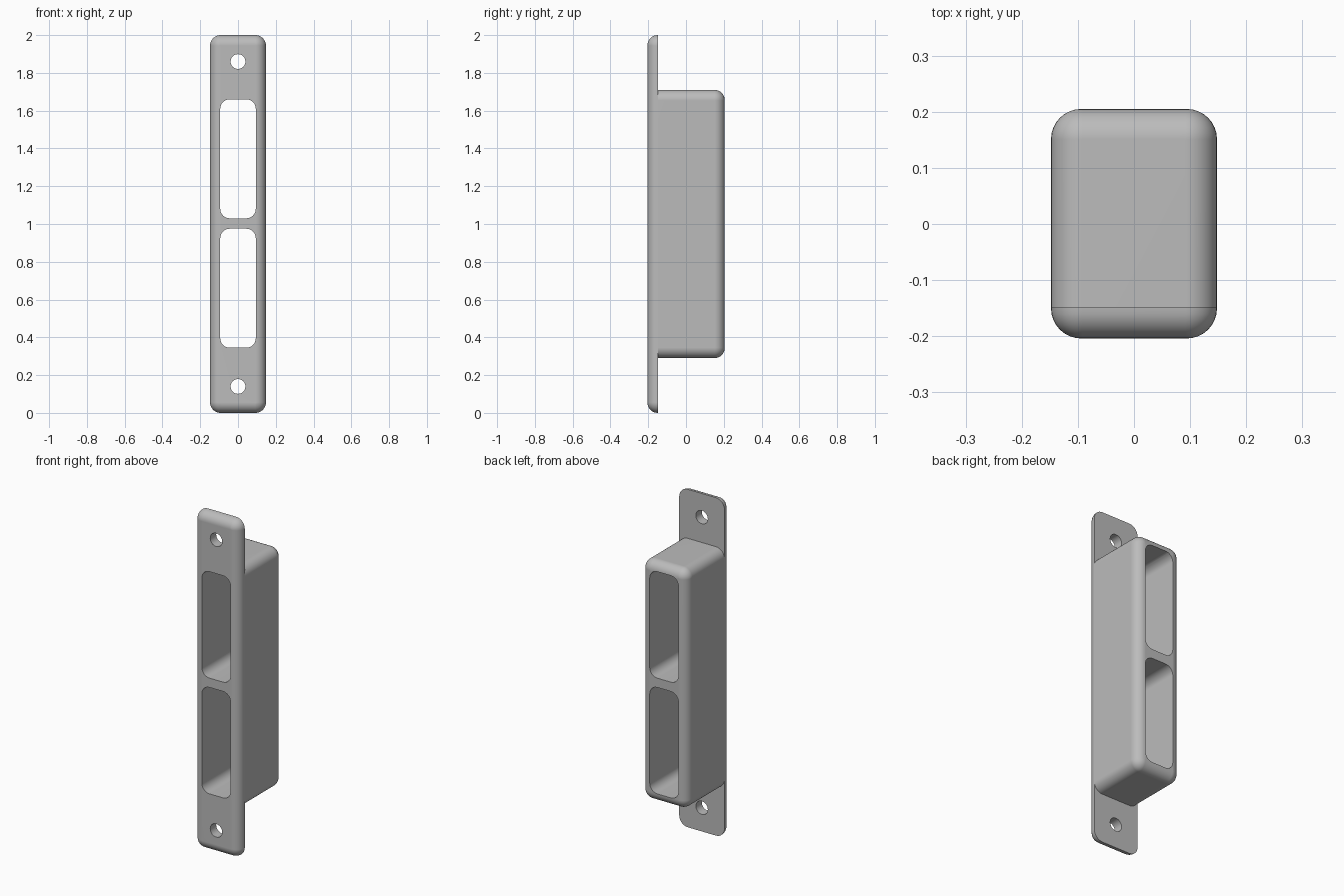
import bpy
import bmesh
from math import sin, cos, pi, radians

if "Cube" in bpy.data.objects:
    bpy.data.objects.remove(bpy.data.objects["Cube"], do_unlink=True)

HALF_W, RADIUS, FILLET = 0.148, 0.056, 0.054
FRONT, PLATE_BACK, BACK = -0.204, -0.148, 0.205
STEPS = 8

grey = bpy.data.materials.new("satin grey")
grey.use_nodes = True
grey.diffuse_color = (0.5, 0.5, 0.5, 1)
grey.node_tree.nodes["Principled BSDF"].inputs["Base Color"].default_value = (0.5, 0.5, 0.5, 1)


def rounded_rect(half_w, half_h, r):
    """Outline of a rounded rectangle in x and z."""
    points = []
    for q, (sx, sz) in enumerate([(1, 1), (-1, 1), (-1, -1), (1, -1)]):
        for i in range(STEPS + 1):
            a = (q + i / STEPS) * pi / 2
            points.append((sx * (half_w - r) + r * cos(a), sz * (half_h - r) + r * sin(a)))
    return points


def loft(name, half_w, z0, z1, r, sections):
    """Solid through rounded rectangles given as (y, inset)."""
    bm = bmesh.new()
    mid, half_h = (z0 + z1) / 2, (z1 - z0) / 2
    rings = []
    for y, inset in sections:
        outline = rounded_rect(half_w - inset, half_h - inset, r - inset)
        rings.append([bm.verts.new((x, y, mid + z)) for x, z in outline])
    for a, b in zip(rings, rings[1:]):
        for i in range(len(a)):
            j = (i + 1) % len(a)
            bm.faces.new((a[i], a[j], b[j], b[i]))
    bm.faces.new(rings[0])
    bm.faces.new(rings[-1])
    bmesh.ops.recalc_face_normals(bm, faces=bm.faces)
    mesh = bpy.data.meshes.new(name)
    bm.to_mesh(mesh)
    bm.free()
    mesh.materials.append(grey)
    obj = bpy.data.objects.new(name, mesh)
    bpy.context.collection.objects.link(obj)
    return obj


def combine(body, tool, operation):
    """Apply a boolean and discard the tool."""
    tool.hide_render = True
    mod = body.modifiers.new(operation.title(), "BOOLEAN")
    mod.object, mod.operation, mod.solver = tool, operation, "EXACT"
    bpy.context.view_layer.objects.active = body
    bpy.ops.object.modifier_apply(modifier=mod.name)
    bpy.data.objects.remove(tool, do_unlink=True)


# quarter-round edge profile: (distance from outer face, inset)
arc = [(FILLET * (1 - cos(a)), FILLET * (1 - sin(a)))
       for a in (pi / 2 * i / STEPS for i in range(STEPS + 1))]

# Mounting plate with a rounded front edge
plate = loft("slotted_mounting_plate", HALF_W, 0, 2, RADIUS,
             [(FRONT + d, inset) for d, inset in arc] + [(PLATE_BACK, 0)])

# Housing behind the plate with a rounded rear edge
housing = loft("housing", HALF_W, 0.29, 1.71, RADIUS,
               [(PLATE_BACK - 0.001, 0)] + [(BACK - d, inset) for d, inset in reversed(arc)])
combine(plate, housing, "UNION")

# Two through slots and two screw holes
through = [(-0.3, 0), (0.3, 0)]
for z0, z1 in [(0.345, 0.975), (1.03, 1.66)]:
    combine(plate, loft("slot_cutter", 0.094, z0, z1, 0.05, through), "DIFFERENCE")
for z in (0.14, 1.86):
    combine(plate, loft("hole_cutter", 0.039, z - 0.039, z + 0.039, 0.0385, through), "DIFFERENCE")

# Smooth fillets, flat main faces
bpy.ops.object.select_all(action="DESELECT")
plate.select_set(True)
bpy.context.view_layer.objects.active = plate
bpy.ops.object.shade_smooth_by_angle(angle=radians(30))
weighted = plate.modifiers.new("Weighted normals", "WEIGHTED_NORMAL")
weighted.keep_sharp = True
